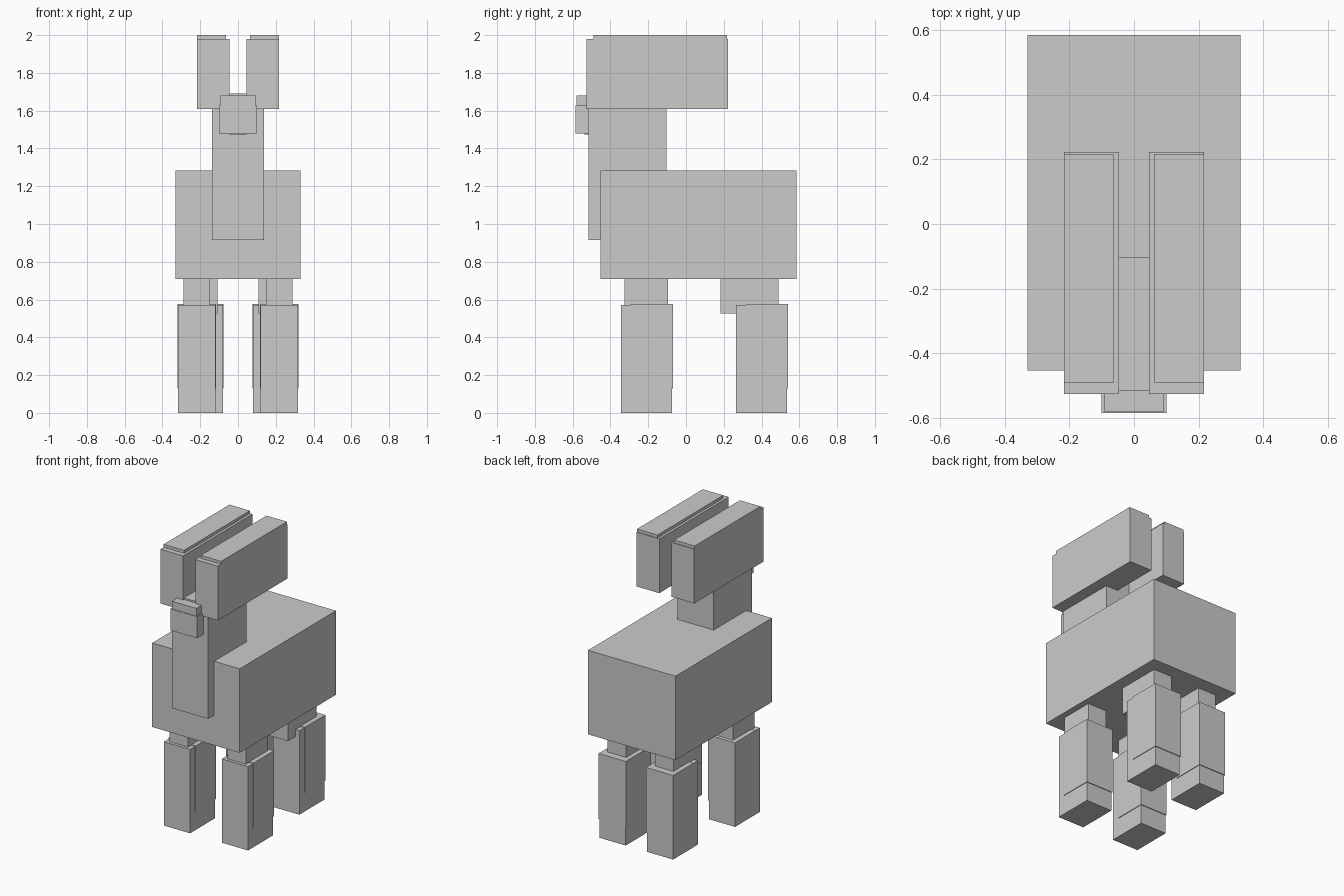
import bpy

if "Cube" in bpy.data.objects:
    bpy.data.objects.remove(bpy.data.objects["Cube"])

GREY = (0.6, 0.6, 0.6, 1)
grey = bpy.data.materials.new("plain_grey")
grey.diffuse_color = GREY
grey.use_nodes = True
grey.node_tree.nodes["Principled BSDF"].inputs["Base Color"].default_value = GREY


def box(name, x, y, z):
    """Axis-aligned block from (low, high) pairs."""
    bpy.ops.mesh.primitive_cube_add(size=1)
    ob = bpy.context.object
    ob.name = ob.data.name = name
    for v in ob.data.vertices:
        v.co = [lo + (c + 0.5) * (hi - lo) for c, (lo, hi) in zip(v.co, (x, y, z))]
    ob.data.materials.append(grey)


def pair(name, x, y, z):
    """The same block on both sides of the model."""
    box("left_" + name, x, y, z)
    box("right_" + name, (-x[1], -x[0]), y, z)


# Trunk and neck
box("body", (-0.33, 0.33), (-0.453, 0.584), (0.71, 1.283))
box("neck", (-0.137, 0.137), (-0.517, -0.103), (0.915, 1.69))

# Muzzle with a narrower bridge and a small chin
box("muzzle", (-0.1, 0.1), (-0.584, -0.51), (1.48, 1.627))
box("muzzle_bridge", (-0.092, 0.092), (-0.58, -0.51), (1.6, 1.68))
box("chin", (-0.045, 0.045), (-0.537, -0.51), (1.475, 1.5))

# Long blocks either side of the head, each with a thin raised cap
pair("head_block", (0.046, 0.217), (-0.526, 0.222), (1.61, 1.98))
pair("head_block_cap", (0.063, 0.217), (-0.491, 0.217), (1.97, 2.0))

# Legs: upper part, lower part, and a thin cuff round the sides and back
for end, inner, y0, upper_y, upper_z in (
        ("front", 0.12, -0.345, (-0.325, -0.095), 0.55),
        ("hind", 0.08, 0.265, (0.183, 0.49), 0.525)):
    pair(end + "_upper_leg", (inner + 0.028, inner + 0.168), upper_y, (upper_z, 0.72))
    pair(end + "_lower_leg", (inner, inner + 0.197), (y0, y0 + 0.27), (0, 0.572))
    pair(end + "_leg_cuff", (inner - 0.004, inner + 0.201), (y0 + 0.055, y0 + 0.275), (0.13, 0.576))
